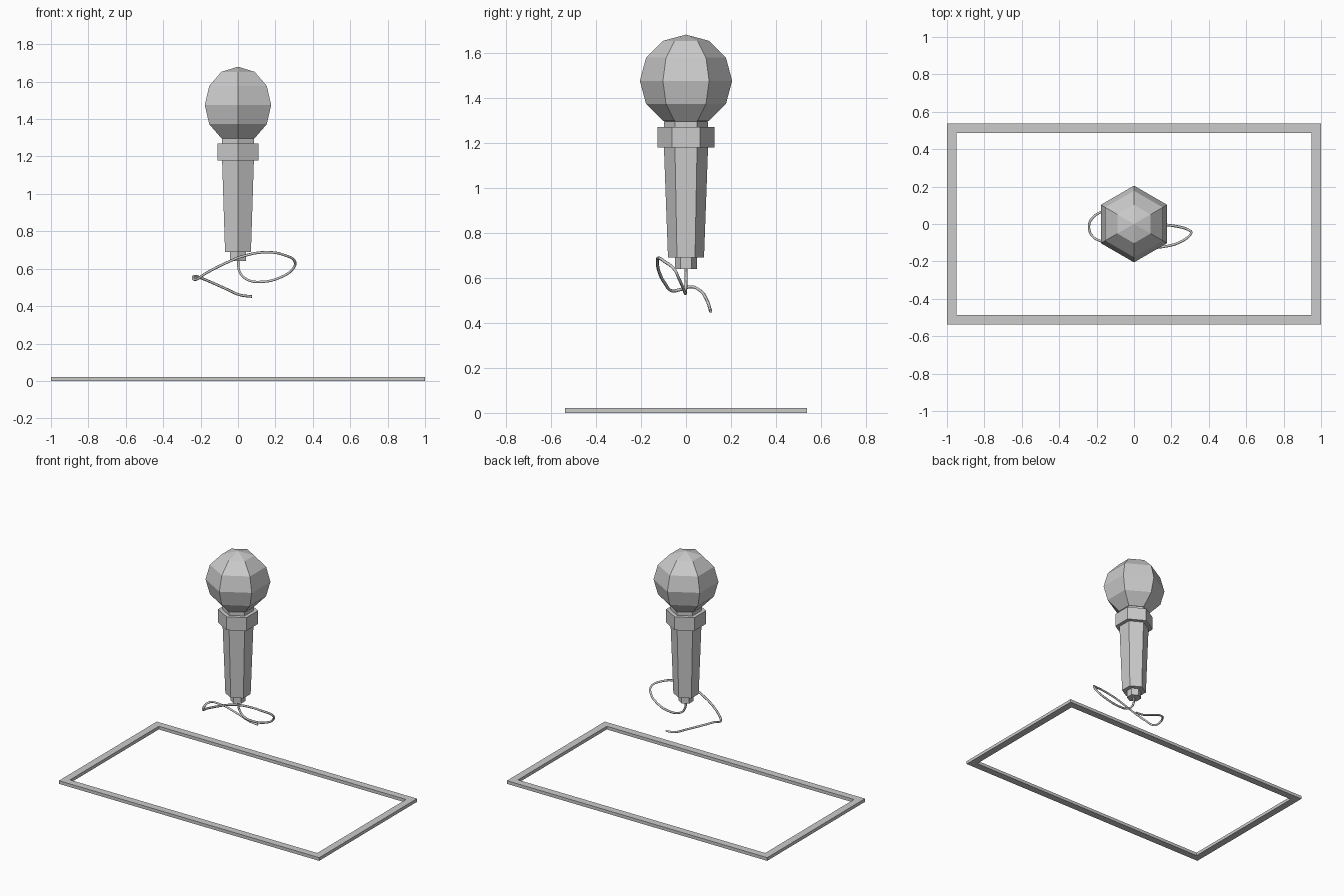
import bpy, bmesh
from math import sin, cos, pi, radians

if "Cube" in bpy.data.objects:
    bpy.data.objects.remove(bpy.data.objects["Cube"])


def make_object(name, bm):
    bmesh.ops.recalc_face_normals(bm, faces=bm.faces)
    mesh = bpy.data.meshes.new(name)
    bm.to_mesh(mesh)
    bm.free()
    obj = bpy.data.objects.new(name, mesh)
    bpy.context.collection.objects.link(obj)
    return obj


def hex_lathe(name, profile):
    """Six-sided solid from (radius, z) pairs, corners on the y axis."""
    bm = bmesh.new()
    rings = []
    for r, z in profile:
        if r == 0:
            rings.append([bm.verts.new((0, 0, z))] * 6)
        else:
            rings.append([bm.verts.new((r * cos(pi / 2 + i * pi / 3),
                                        r * sin(pi / 2 + i * pi / 3), z))
                          for i in range(6)])
    for a, b in zip(rings, rings[1:]):
        for i in range(6):
            j = (i + 1) % 6
            corners = list(dict.fromkeys((a[i], a[j], b[j], b[i])))
            bm.faces.new(corners)
    for ring, (r, _) in ((rings[0], profile[0]), (rings[-1], profile[-1])):
        if r > 0:
            bm.faces.new(ring)
    return make_object(name, bm)


# Microphone head: coarse sphere
R, ZC = 0.205, 1.475
head = [(0, ZC - R)]
head += [(R * cos(radians(a)), ZC + R * sin(radians(a))) for a in range(-60, 61, 30)]
head += [(0, ZC + R)]
hex_lathe("microphone_head", head)

# Collar, tapered handle with neck, and cable plug
hex_lathe("collar", [(0.126, 1.178), (0.126, 1.27)])
hex_lathe("handle", [(0.08, 0.69), (0.098, 1.178), (0.098, 1.295)])
hex_lathe("cable_plug", [(0.048, 0.64), (0.048, 0.695)])

# Loose looping cable
path = [
    (0, 0, 0.65), (0.01, 0, 0.58), (0.053, -0.003, 0.54), (0.128, -0.003, 0.53),
    (0.225, -0.012, 0.553), (0.294, -0.033, 0.60), (0.305, -0.05, 0.635),
    (0.25, -0.095, 0.672), (0.155, -0.122, 0.688), (0.037, -0.127, 0.67),
    (-0.07, -0.12, 0.628), (-0.176, -0.092, 0.573), (-0.225, -0.062, 0.542),
    (-0.24, -0.025, 0.548), (-0.231, 0.02, 0.56), (-0.185, 0.06, 0.545),
    (-0.07, 0.095, 0.495), (0.01, 0.107, 0.46), (0.075, 0.11, 0.451),
]
curve = bpy.data.curves.new("cable", 'CURVE')
curve.dimensions = '3D'
curve.bevel_depth = 0.007
curve.bevel_resolution = 1
curve.resolution_u = 6
curve.use_fill_caps = True
spline = curve.splines.new('BEZIER')
spline.bezier_points.add(len(path) - 1)
for point, co in zip(spline.bezier_points, path):
    point.co = co
    point.handle_left_type = point.handle_right_type = 'AUTO'
bpy.context.collection.objects.link(bpy.data.objects.new("cable", curve))

# Flat rectangular floor frame
bm = bmesh.new()
loops = []
for hx, hy in ((1.0, 0.537), (0.95, 0.487)):
    loops.append([bm.verts.new((sx * hx, sy * hy, 0))
                  for sx, sy in ((-1, -1), (1, -1), (1, 1), (-1, 1))])
outer, inner = loops
faces = [bm.faces.new((outer[i], outer[(i + 1) % 4], inner[(i + 1) % 4], inner[i]))
         for i in range(4)]
ext = bmesh.ops.extrude_face_region(bm, geom=faces, use_keep_orig=True)
top = [v for v in ext["geom"] if isinstance(v, bmesh.types.BMVert)]
bmesh.ops.translate(bm, verts=top, vec=(0, 0, 0.022))
make_object("floor_frame", bm)
